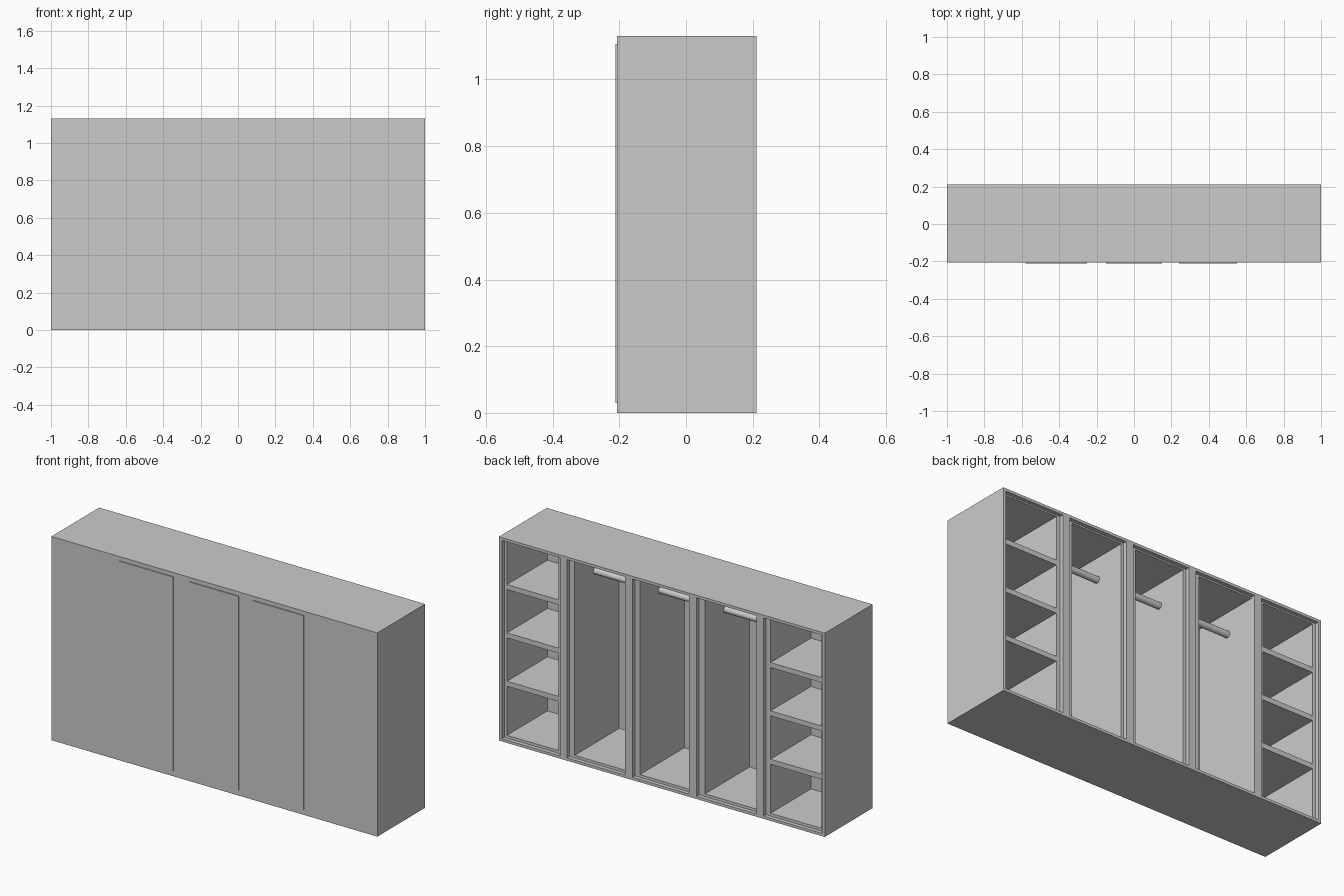
import bpy, bmesh, math

if "Cube" in bpy.data.objects:
    bpy.data.objects.remove(bpy.data.objects["Cube"])

H = 1.13                      # overall height
FRONT, BACK = -0.207, 0.212   # carcass depth
INNER = 0.19                  # lining is set in from the back edge
Z0, Z1 = 0.03, 1.107          # clear inside height


def box(name, x0, x1, y0, y1, z0, z1):
    mesh = bpy.data.meshes.new(name)
    bm = bmesh.new()
    bmesh.ops.create_cube(bm, size=1)
    for v in bm.verts:
        v.co.x = (x0 + x1) / 2 + v.co.x * (x1 - x0)
        v.co.y = (y0 + y1) / 2 + v.co.y * (y1 - y0)
        v.co.z = (z0 + z1) / 2 + v.co.z * (z1 - z0)
    bm.to_mesh(mesh)
    bm.free()
    ob = bpy.data.objects.new(name, mesh)
    bpy.context.collection.objects.link(ob)
    return ob


# Outer shell
T = 0.015
box("bottom_panel", -1, 1, FRONT, BACK, 0, T)
box("top_panel", -1, 1, FRONT, BACK, H - T, H)
for s, side in ((-1, "left"), (1, "right")):
    a, b = sorted((s, s * (1 - 0.018)))
    box(side + "_side_panel", a, b, FRONT, BACK, T, H - T)

# Lining walls between the five bays
walls = [(-0.982, -0.965), (-0.652, -0.58), (-0.25, -0.15),
         (0.15, 0.24), (0.55, 0.648), (0.965, 0.982)]
for i, (a, b) in enumerate(walls):
    box(f"lining_wall_{i}", a, b, FRONT, INNER, T, H - T)

# Divider strips that reach the back edge
for i, x in enumerate((-0.603, -0.19, 0.203, 0.603)):
    box(f"divider_strip_{i}", x - 0.022, x + 0.022, INNER, BACK, T, H - T)

# Bays: lined floor and ceiling, then shelves or door and rail
for i in range(5):
    a, b = walls[i][1], walls[i + 1][0]
    box(f"bay_floor_{i}", a, b, FRONT, INNER, T, Z0)
    box(f"bay_ceiling_{i}", a, b, FRONT, INNER, Z1, H - T)
    if i in (0, 4):
        box(f"fixed_front_{i}", a, b, FRONT, -0.164, Z0, Z1)
        for k in range(3):
            z = 0.33 + 0.268 * k
            box(f"shelf_{i}_{k}", a, b, -0.164, INNER, z - 0.028, z)
    else:
        box(f"door_{i}", a, b, -0.212, -0.2, Z0, Z1)
        bpy.ops.mesh.primitive_cylinder_add(
            vertices=24, radius=0.018, depth=b - a,
            location=((a + b) / 2, 0.01, 0.985), rotation=(0, math.pi / 2, 0))
        bpy.context.object.name = f"hanging_rail_{i}"
        bpy.ops.object.shade_smooth_by_angle()
